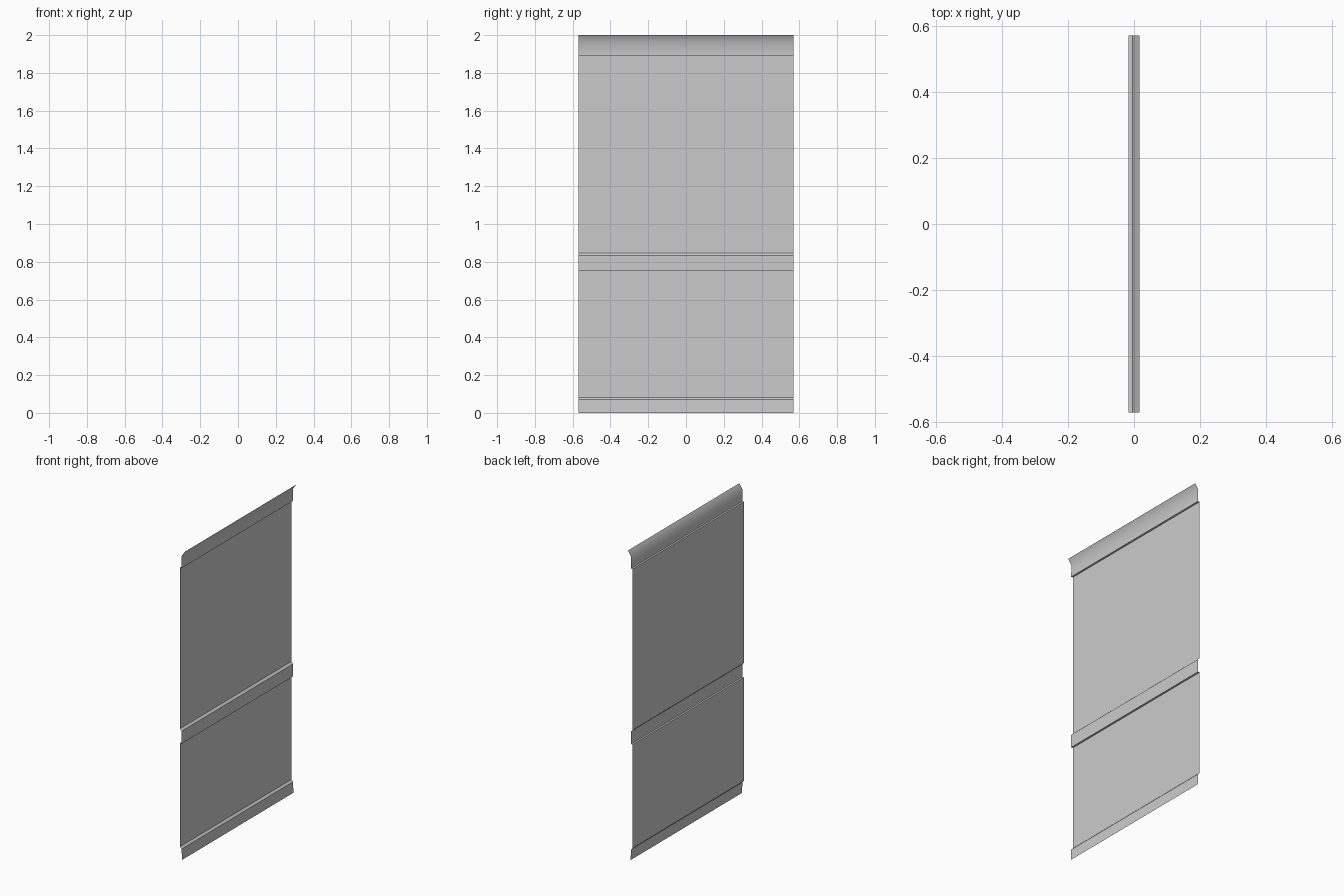
import bpy, bmesh, math

if "Cube" in bpy.data.objects:
    bpy.data.objects.remove(bpy.data.objects["Cube"])

# Side profile (x, z) of the folded sheet, bottom to top
PROFILE = [
    (-0.002, 0.0), (-0.005, 0.07), (-0.017, 0.082),      # bottom flange and step
    (-0.017, 0.752), (-0.005, 0.752),                    # lower panel, step in
    (-0.004, 0.834), (-0.017, 0.846),                    # middle groove, step out
    (-0.017, 1.889), (-0.005, 1.889),                    # upper panel, step in
    (-0.006, 1.965), (0.017, 2.0),                       # top flange and lip
]
HALF_LENGTH = 0.57


def extrude_profile(name, profile, half):
    bm = bmesh.new()
    verts = [bm.verts.new((x, -half, z)) for x, z in profile]
    edges = [bm.edges.new(pair) for pair in zip(verts, verts[1:])]
    new = bmesh.ops.extrude_edge_only(bm, edges=edges)["geom"]
    moved = [g for g in new if isinstance(g, bmesh.types.BMVert)]
    bmesh.ops.translate(bm, verts=moved, vec=(0, 2 * half, 0))
    bm.normal_update()
    # front side of the sheet faces +x
    if sum(f.normal.x * f.calc_area() for f in bm.faces) < 0:
        bmesh.ops.reverse_faces(bm, faces=bm.faces[:])
    mesh = bpy.data.meshes.new(name)
    bm.to_mesh(mesh)
    bm.free()
    obj = bpy.data.objects.new(name, mesh)
    bpy.context.collection.objects.link(obj)
    return obj


# Single thin folded cladding sheet, soft bend at the lip, sharp steps
sheet = extrude_profile("folded_panel_sheet", PROFILE, HALF_LENGTH)
bpy.context.view_layer.objects.active = sheet
sheet.select_set(True)
bpy.ops.object.shade_smooth_by_angle(angle=math.radians(40))

# Slightly darker grey finish
grey = bpy.data.materials.new("grey_metal")
grey.diffuse_color = (0.68, 0.68, 0.68, 1)
grey.use_nodes = True
grey.node_tree.nodes["Principled BSDF"].inputs["Base Color"].default_value = grey.diffuse_color
sheet.data.materials.append(grey)
